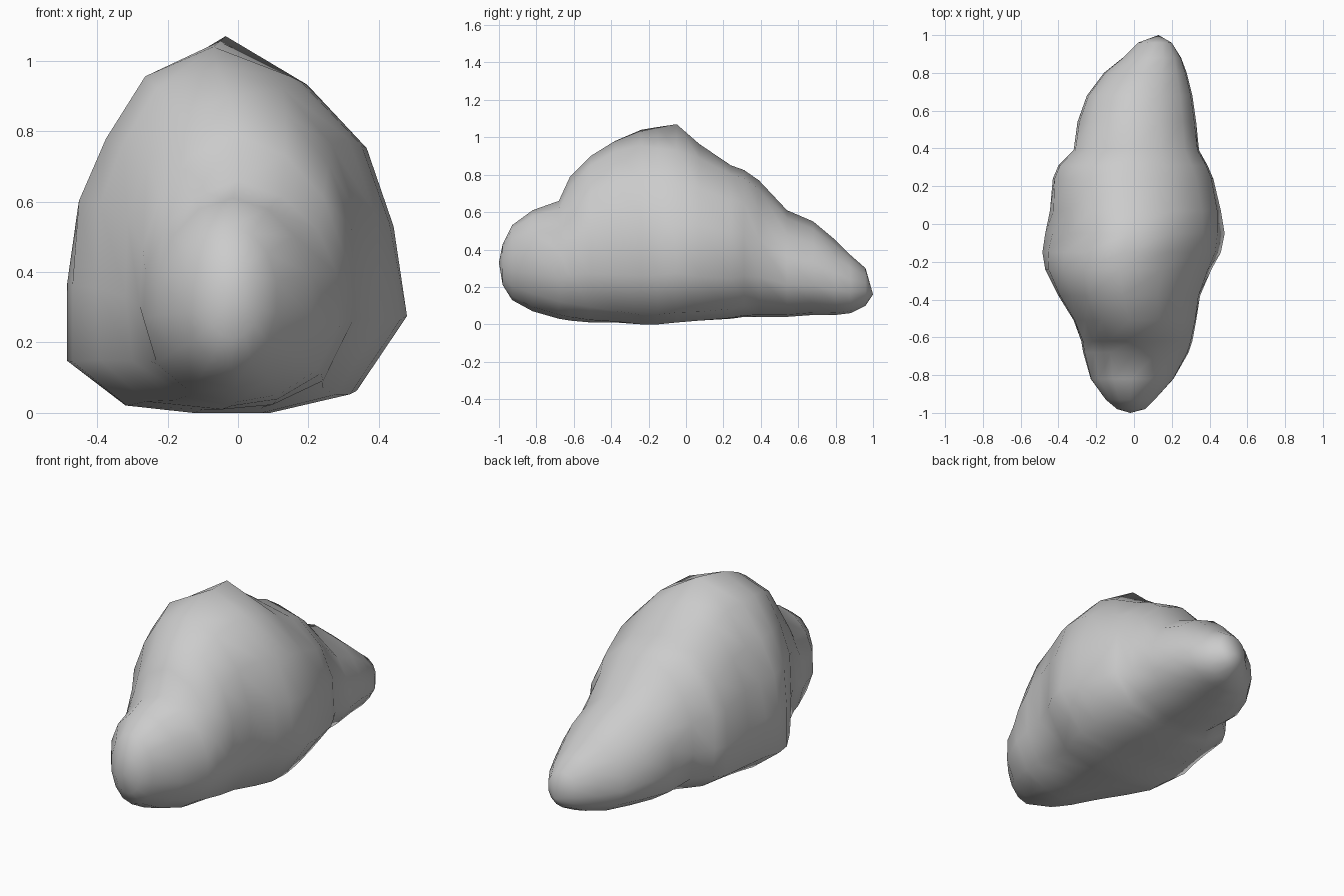
import bpy, bmesh, math

# Sections along the boulder:
# y, x left, x right, z bottom, z top, egg weight (0 = ellipse), shoulder fullness
SECTIONS = [
    (-0.98, -0.09, 0.06, 0.21, 0.43, 0.0, 0),
    (-0.93, -0.15, 0.11, 0.13, 0.53, 0.0, 0),
    (-0.82, -0.23, 0.21, 0.07, 0.61, 0.1, 0),
    (-0.68, -0.27, 0.29, 0.03, 0.66, 0.3, 0),
    (-0.62, -0.28, 0.31, 0.02, 0.79, 0.5, 0.4),
    (-0.51, -0.32, 0.33, 0.01, 0.90, 0.7, 1),
    (-0.38, -0.40, 0.35, 0.01, 0.98, 0.9, 1),
    (-0.24, -0.47, 0.41, 0.00, 1.04, 1.0, 0.7),
    (-0.15, -0.485, 0.46, 0.00, 1.055, 1.0, 0.3),
    (-0.05, -0.47, 0.48, 0.01, 1.07, 1.0, 0.0),
    (0.07, -0.445, 0.46, 0.02, 0.965, 1.0, 0.7),
    (0.24, -0.43, 0.42, 0.03, 0.85, 0.9, 1),
    (0.31, -0.40, 0.39, 0.04, 0.825, 0.8, 1),
    (0.39, -0.32, 0.345, 0.04, 0.77, 0.7, 0.8),
    (0.54, -0.30, 0.33, 0.04, 0.61, 0.6, 0.5),
    (0.68, -0.25, 0.31, 0.05, 0.55, 0.5, 0.3),
    (0.80, -0.16, 0.28, 0.05, 0.45, 0.4, 0),
    (0.88, -0.06, 0.25, 0.06, 0.37, 0.2, 0),
    (0.96, 0.02, 0.20, 0.10, 0.30, 0.0, 0),
]
# Egg cross-section, clockwise from the top: half-width and height fractions
EGG = [(0, 1), (0.46, 0.87), (0.78, 0.70), (0.92, 0.49), (1, 0.25),
       (0.70, 0.05), (0.22, 0.0), (-0.22, 0.0), (-0.65, 0.02), (-1, 0.14),
       (-1, 0.35), (-0.92, 0.53), (-0.72, 0.70), (-0.44, 0.87)]
N = len(EGG)


def ring(bm, y, xl, xr, zb, zt, w, full):
    verts = []
    for i, (ex, ez) in enumerate(EGG):
        a = 2 * math.pi * i / N
        # fuller shoulders push the upper points out and up
        if 0.4 < ez < 1:
            ex *= 1 + 0.06 * full
            ez += 0.07 * full
        u = w * ex + (1 - w) * math.sin(a) * 1.02
        v = w * ez + (1 - w) * (0.5 + 0.5 * math.cos(a))
        lean = -0.04 * w * max(0, v - 0.6) / 0.4
        verts.append(bm.verts.new(((xl + xr) / 2 + u * (xr - xl) / 2 + lean, y,
                                   zb + v * (zt - zb))))
    return verts


# Lofted boulder body with rounded end lumps
bm = bmesh.new()
rings = [ring(bm, *s) for s in SECTIONS]
for a, b in zip(rings, rings[1:]):
    for i in range(N):
        j = (i + 1) % N
        bm.faces.new((a[i], a[j], b[j], b[i]))

# Close both ends on a tip
for r, tip in ((rings[0], (-0.02, -1.0, 0.33)), (rings[-1], (0.13, 1.0, 0.16))):
    t = bm.verts.new(tip)
    for i in range(N):
        bm.faces.new((r[i], r[(i + 1) % N], t))

bmesh.ops.recalc_face_normals(bm, faces=bm.faces)
for f in bm.faces:
    f.smooth = True
mesh = bpy.data.meshes.new("boulder")
bm.to_mesh(mesh)
bm.free()
boulder = bpy.data.objects.new("boulder", mesh)
bpy.context.collection.objects.link(boulder)
